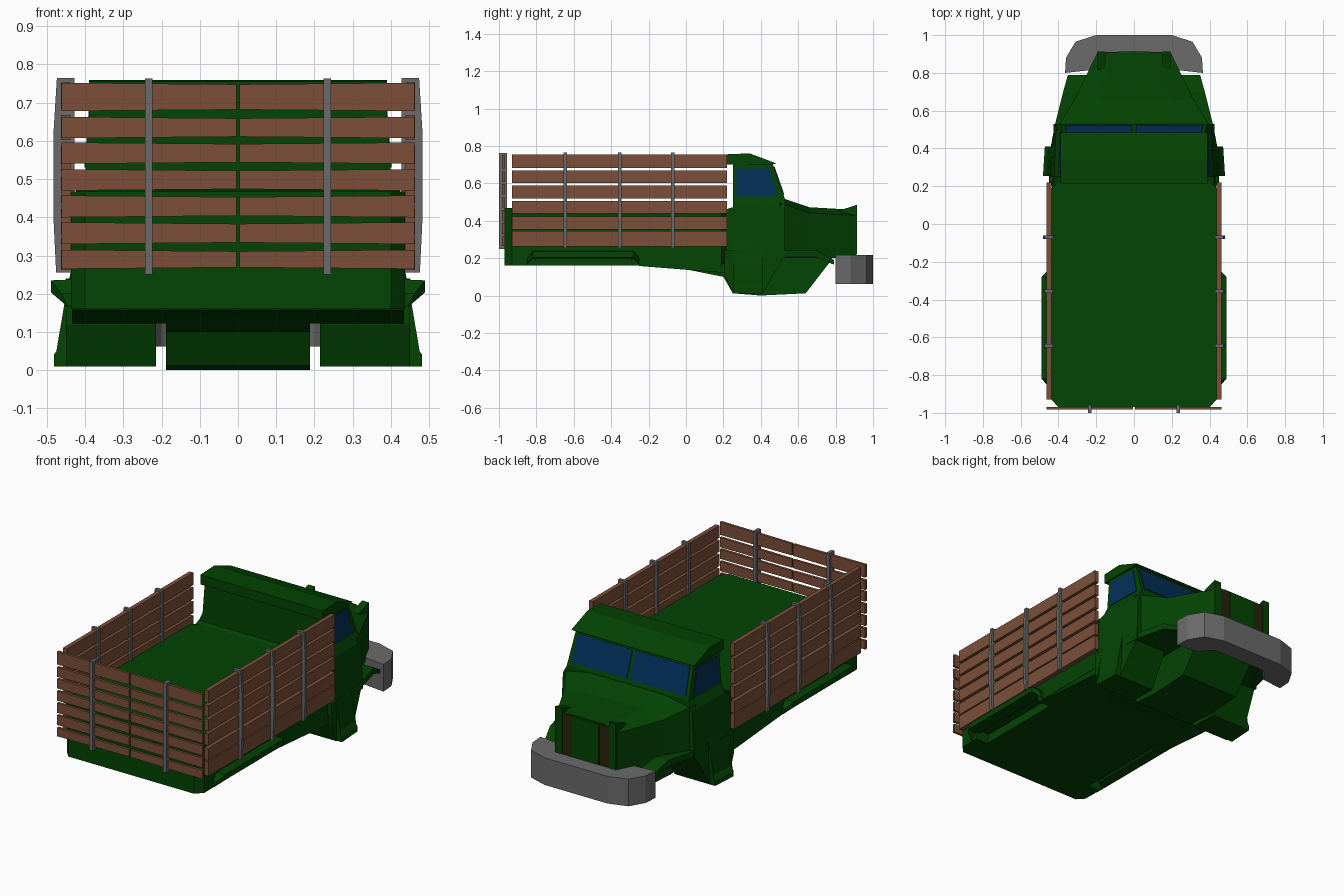
import bpy, bmesh
from mathutils import Vector

if "Cube" in bpy.data.objects:
    bpy.data.objects.remove(bpy.data.objects["Cube"])


def material(name, rgb):
    m = bpy.data.materials.new(name)
    m.diffuse_color = (*rgb, 1)
    m.use_nodes = True
    m.node_tree.nodes["Principled BSDF"].inputs["Base Color"].default_value = m.diffuse_color
    return m


GREEN = material("army_green", (0.001, 0.056, 0.001))
WOOD = material("wood_brown", (0.20, 0.078, 0.041))
METAL = material("metal_grey", (0.145, 0.145, 0.145))
GLASS = material("window_blue", (0.001, 0.029, 0.098))
DARK = material("grille_dark_brown", (0.022, 0.017, 0.003))


def loft(name, rings, mat):
    """Skin a closed solid through rings with equal point counts."""
    bm = bmesh.new()
    vs = [[bm.verts.new(p) for p in r] for r in rings]
    n = len(vs[0])
    for a, b in zip(vs, vs[1:]):
        for i in range(n):
            j = (i + 1) % n
            bm.faces.new((a[i], a[j], b[j], b[i]))
    caps = [bm.faces.new(vs[0]), bm.faces.new(vs[-1])]
    bmesh.ops.triangulate(bm, faces=caps)
    bmesh.ops.recalc_face_normals(bm, faces=bm.faces)
    me = bpy.data.meshes.new(name)
    bm.to_mesh(me)
    bm.free()
    me.materials.append(mat)
    ob = bpy.data.objects.new(name, me)
    bpy.context.collection.objects.link(ob)
    return ob


def prism_x(name, prof, x0, x1, mat):
    return loft(name, [[(x, y, z) for y, z in prof] for x in (x0, x1)], mat)


def prism_y(name, prof, y0, y1, mat):
    return loft(name, [[(x, y, z) for x, z in prof] for y in (y0, y1)], mat)


def prism_z(name, prof, z0, z1, mat):
    return loft(name, [[(x, y, z) for x, y in prof] for z in (z0, z1)], mat)


def box(name, x0, x1, y0, y1, z0, z1, mat):
    return prism_x(name, [(y0, z0), (y1, z0), (y1, z1), (y0, z1)], x0, x1, mat)


def plate(name, pts, out, mat):
    """Thin panel standing just proud of a surface."""
    o = Vector(out)
    return loft(name, [[Vector(p) - o for p in pts], [Vector(p) + o for p in pts]], mat)


def mirrored(half):
    return half + [(-x, y) for x, y in reversed(half)]


# Cargo bed with chamfered corners; bottom dips towards the cab
bed_plan = mirrored([(0.40, -0.97), (0.437, -0.93), (0.437, 0.19), (0.40, 0.22)])
bed = prism_z("cargo_bed", bed_plan, 0.16, 0.468, GREEN)
prism_x("bed_underside", [(-0.25, 0.17), (-0.25, 0.158), (0.20, 0.122), (0.25, 0.122), (0.25, 0.17)],
        -0.435, 0.435, GREEN)

# Belly under the engine
belly = [(-0.10, 0.16), (0.20, 0.10), (0.25, 0.012), (0.40, 0.0), (0.64, 0.012), (0.77, 0.18),
         (0.80, 0.24), (0.20, 0.24)]
prism_x("belly", belly, -0.188, 0.188, GREEN)

# Cab body: plan outlines stacked upwards
cab = [(0.20, 0.438, 0.21, 0.53), (0.46, 0.425, 0.21, 0.53), (0.472, 0.424, 0.25, 0.53),
       (0.52, 0.40, 0.25, 0.528), (0.715, 0.385, 0.25, 0.46)]
loft("cab", [[(-w, a, z), (w, a, z), (w * 0.97, b, z), (-w * 0.97, b, z)] for z, w, a, b in cab], GREEN)
prism_x("roof", [(0.215, 0.70), (0.215, 0.755), (0.34, 0.76), (0.485, 0.706), (0.45, 0.70)],
        -0.39, 0.39, GREEN)

# Hood narrowing to the nose
hood = []
for y, w, zt in [(0.50, 0.412, 0.525), (0.66, 0.315, 0.472), (0.905, 0.195, 0.458)]:
    hood.append([(x, y, z) for x, z in
                 mirrored([(w, 0.20), (w, zt - 0.03), (w * 0.6, zt)])])
loft("hood", hood, GREEN)
prism_x("nose_center", [(0.80, 0.20), (0.914, 0.22), (0.914, 0.45), (0.80, 0.462)], -0.085, 0.085, GREEN)

# Outer width of the front fenders along y
WIDTH = [(0.20, 0.45), (0.25, 0.45), (0.42, 0.44), (0.52, 0.42), (0.70, 0.375), (0.79, 0.35)]


def outer(y):
    for (a, wa), (b, wb) in zip(WIDTH, WIDTH[1:]):
        if y <= b:
            return wa + (wb - wa) * (y - a) / (b - a)
    return WIDTH[-1][1]


arch = [(0.205, 0.12), (0.25, 0.01), (0.41, 0.01), (0.52, 0.205), (0.70, 0.205), (0.79, 0.165),
        (0.79, 0.19), (0.70, 0.24), (0.52, 0.24), (0.205, 0.24)]
step = [(0.40, 0.01), (0.482, 0.01), (0.482, 0.04), (0.465, 0.065), (0.455, 0.17), (0.40, 0.45)]
lip = [(0.42, 0.238), (0.489, 0.235), (0.489, 0.203), (0.42, 0.198)]
lip_end = [(0.42, 0.20), (0.462, 0.20), (0.445, 0.165), (0.42, 0.165)]
side_rows = [(0.262, 0.345), (0.352, 0.422), (0.438, 0.506), (0.520, 0.588), (0.602, 0.668), (0.682, 0.753)]
tail_rows = [(0.265, 0.315), (0.33, 0.387), (0.40, 0.457), (0.47, 0.526), (0.54, 0.596),
             (0.607, 0.663), (0.678, 0.752)]

for s, side in ((1, "right"), (-1, "left")):
    # Front fender with open wheel arch, and flared running board
    loft(side + "_front_fender", [[(s * 0.215, y, z) for y, z in arch],
                                  [(s * outer(y), y, z) for y, z in arch]], GREEN)
    loft(side + "_running_board", [[(s * (x - d), y, z) for x, z in step]
                                   for y, d in ((0.255, 0), (0.41, 0.01))], GREEN)

    # Rear wheel well cut from the bed, and its lip
    well = prism_x(side + "_well_cutter", [(-0.83, 0.10), (-0.80, 0.21), (-0.30, 0.21), (-0.27, 0.10)],
                   s * 0.36, s * 0.60, GREEN)
    well.hide_render = True
    well.hide_viewport = True
    cut = bed.modifiers.new(side + "_well", "BOOLEAN")
    cut.operation = "DIFFERENCE"
    cut.solver = "EXACT"
    cut.object = well
    loft(side + "_rear_wheel_lip", [[(s * x, y, z) for x, z in p] for y, p in
                                    ((-0.85, lip_end), (-0.82, lip), (-0.28, lip), (-0.25, lip_end))], GREEN)

    # Nose ridges and dark grille slots
    prism_x(side + "_nose_ridge", [(0.79, 0.21), (0.914, 0.22), (0.914, 0.485), (0.82, 0.455)],
            s * 0.15, s * 0.193, GREEN)
    box(side + "_grille_slot", s * 0.086, s * 0.149, 0.902, 0.9095, 0.215, 0.452, DARK)

    # Windows
    def front(x, z):
        return (s * x, 0.528 - (z - 0.52) * 0.349, z)
    plate(side + "_windshield", [front(0.010, 0.54), front(0.365, 0.54), front(0.355, 0.688), front(0.010, 0.688)],
          (0, 0.0042, 0.0015), GLASS)

    def flank(y, z):
        t = (y - 0.25) / (0.528 - (z - 0.52) * 0.349 - 0.25)
        return (s * (0.40 - (z - 0.52) * 0.077) * (1 - 0.03 * t), y, z)
    plate(side + "_door_window", [flank(0.27, 0.53), flank(0.487, 0.53), flank(0.447, 0.68), flank(0.27, 0.68)],
          (0.004, 0, 0), GLASS)

    # Side boards and their posts
    for i, (a, b) in enumerate(side_rows):
        box(f"{side}_side_board_{i}", s * 0.438, s * 0.463, -0.93, 0.22, a, b, WOOD)
    post = [(0.428, 0.255), (0.476, 0.255), (0.483, 0.40), (0.483, 0.62), (0.474, 0.765), (0.428, 0.765)]
    for i, y in enumerate((-0.645, -0.355, -0.07)):
        prism_y(f"{side}_side_post_{i}", [(s * x, z) for x, z in post], y - 0.009, y + 0.009, METAL)

    # Tailgate half: boards slightly tapered towards the middle
    for i, (a, b) in enumerate(tail_rows):
        prism_y(f"{side}_tail_board_{i}",
                [(s * 0.004, a + 0.004), (s * 0.462, a), (s * 0.462, b), (s * 0.004, b - 0.004)],
                -0.983, -0.968, WOOD)
    box(side + "_tail_post", s * 0.224, s * 0.244, -1.0, -0.957, 0.25, 0.763, METAL)

# Wrap-around front bumper
outer_edge = [(0.365, 0.80), (0.36, 0.88), (0.31, 0.965), (0.20, 1.0)]
inner_edge = [(0.165, 0.89), (0.20, 0.865), (0.23, 0.815)]
bumper = mirrored(outer_edge) + [(-x, y) for x, y in reversed(inner_edge)] + inner_edge
prism_z("front_bumper", bumper, 0.062, 0.218, METAL)
